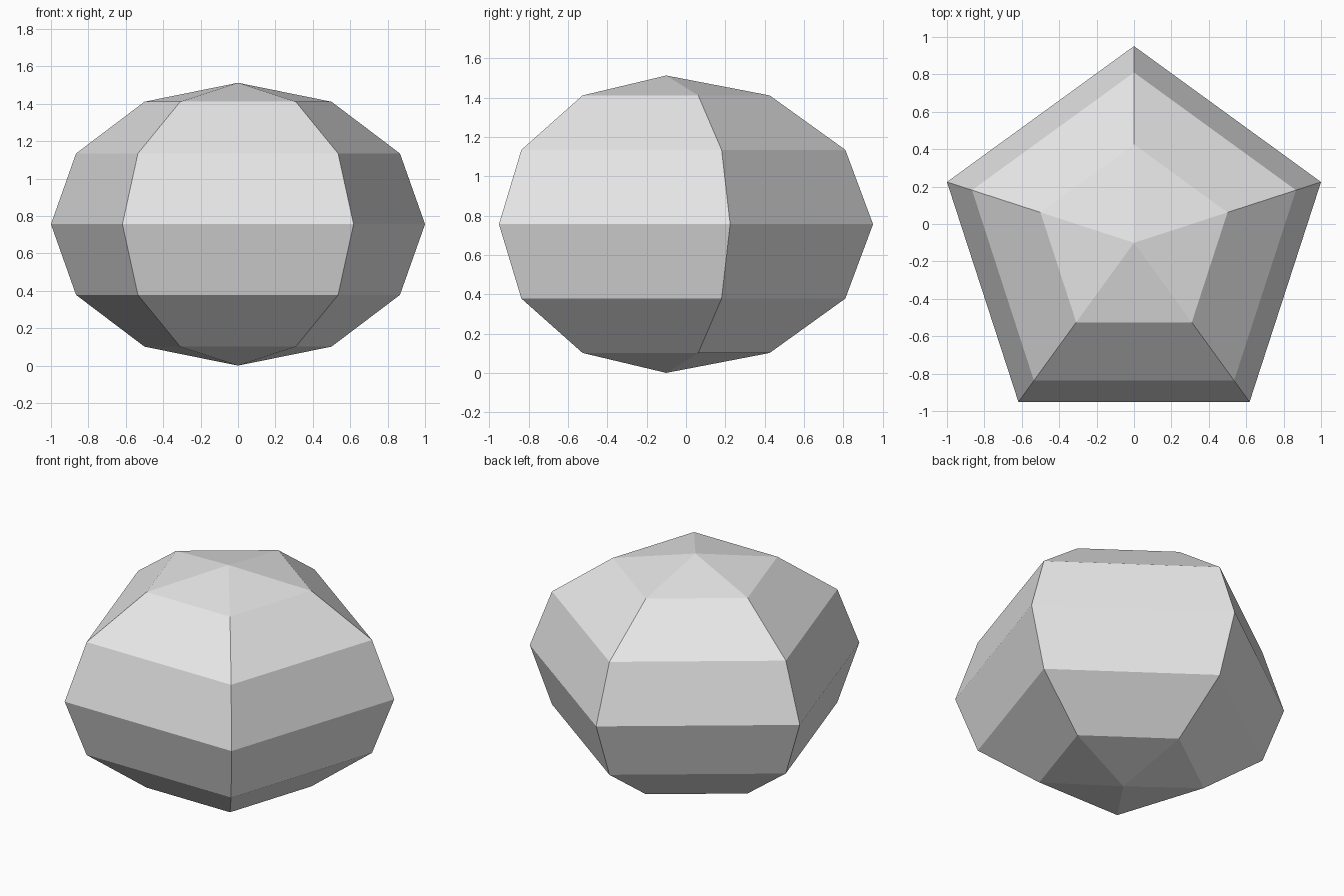
import bpy, bmesh, math

cube = bpy.data.objects.get("Cube")
if cube:
    bpy.data.objects.remove(cube, do_unlink=True)

SIDES, BANDS = 5, 6
RADIUS = 1 / math.cos(math.radians(18))   # five-sided outline spans 2 units in x
HALF_HEIGHT = 0.756
CENTRE_Y = (RADIUS * math.cos(math.pi / SIDES) - RADIUS) / 2

# Plain grey material
grey = bpy.data.materials.new("light grey")
grey.use_nodes = True
colour = (0.8, 0.8, 0.8, 1)
grey.diffuse_color = colour
grey.node_tree.nodes["Principled BSDF"].inputs["Base Color"].default_value = colour

# Flattened five-sided stone: half-circle profile turned about its axis
bm = bmesh.new()
profile = []
for i in range(BANDS + 1):
    a = math.pi * i / BANDS
    profile.append(bm.verts.new((0, CENTRE_Y + RADIUS * math.sin(a),
                                 HALF_HEIGHT * (1 - math.cos(a)))))
edges = [bm.edges.new(pair) for pair in zip(profile, profile[1:])]
bmesh.ops.spin(bm, geom=profile + edges, cent=(0, CENTRE_Y, 0), axis=(0, 0, 1),
               angle=math.tau, steps=SIDES, use_duplicate=False)
bmesh.ops.remove_doubles(bm, verts=bm.verts, dist=0.001)
bmesh.ops.recalc_face_normals(bm, faces=bm.faces)

mesh = bpy.data.meshes.new("faceted_stone")
bm.to_mesh(mesh)
bm.free()
mesh.materials.append(grey)
stone = bpy.data.objects.new("faceted_stone", mesh)
bpy.context.collection.objects.link(stone)
